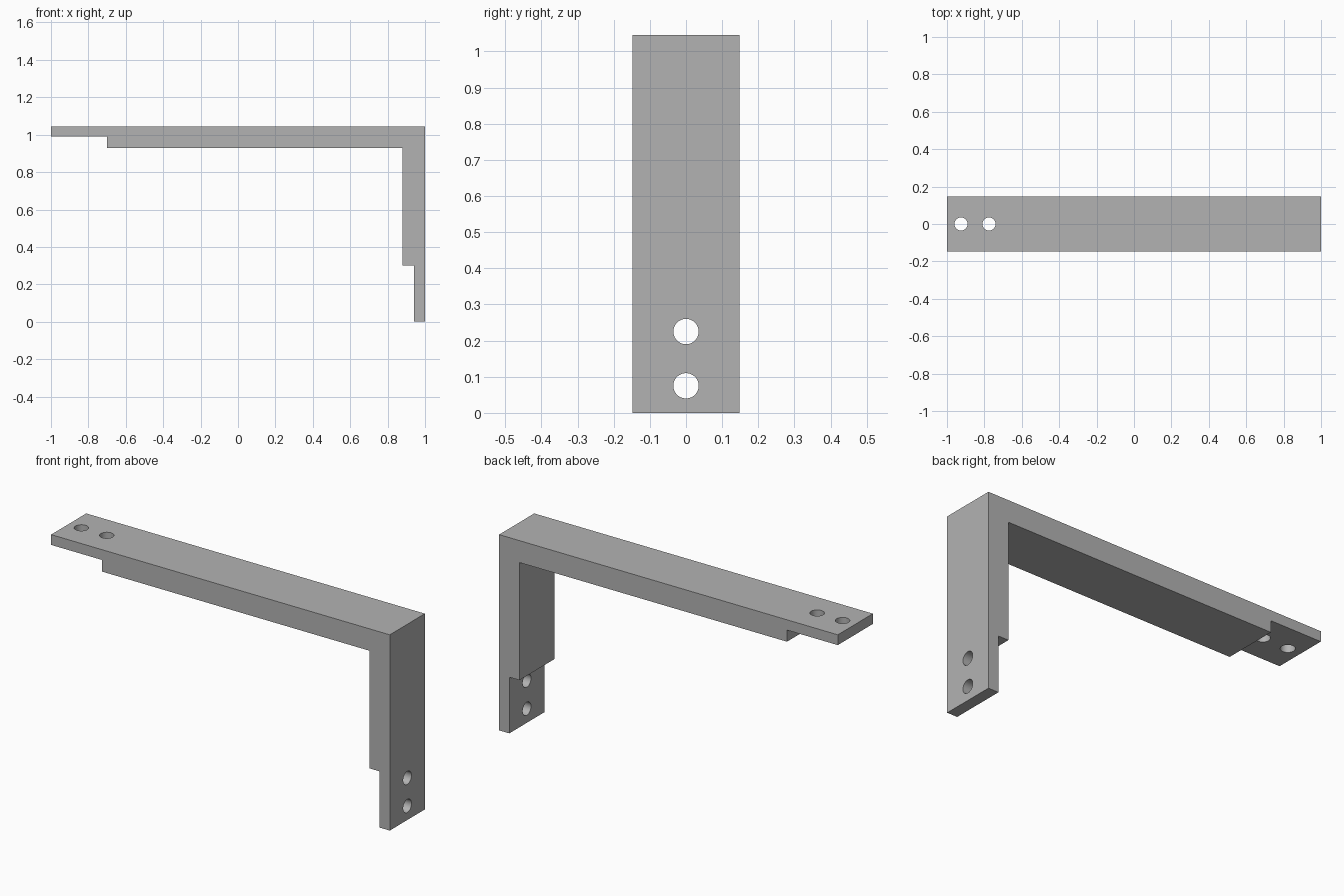
import bpy, bmesh, math
from mathutils import Matrix, Vector

cube = bpy.data.objects.get("Cube")
if cube:
    bpy.data.objects.remove(cube, do_unlink=True)

HALF_WIDTH = 0.148
HEIGHT = 1.045
HOLE_RADIUS = 0.035

# Single grey metal
metal = bpy.data.materials.new("grey_metal")
metal.use_nodes = True
grey = (0.45, 0.45, 0.45, 1)
metal.diffuse_color = grey
metal.node_tree.nodes["Principled BSDF"].inputs["Base Color"].default_value = grey


def add_object(name, bm):
    bmesh.ops.recalc_face_normals(bm, faces=bm.faces)
    mesh = bpy.data.meshes.new(name)
    bm.to_mesh(mesh)
    bm.free()
    mesh.materials.append(metal)
    obj = bpy.data.objects.new(name, mesh)
    bpy.context.collection.objects.link(obj)
    return obj


# L-shaped bracket with a thin mounting tab at each end
profile = [(-1, HEIGHT), (-1, 0.99), (-0.7, 0.99), (-0.7, 0.928), (0.88, 0.928),
           (0.88, 0.3), (0.94, 0.3), (0.94, 0), (1, 0), (1, HEIGHT)]
bm = bmesh.new()
side = bm.faces.new([bm.verts.new((x, -HALF_WIDTH, z)) for x, z in profile])
extruded = bmesh.ops.extrude_face_region(bm, geom=[side], use_keep_orig=True)
new_verts = [v for v in extruded["geom"] if isinstance(v, bmesh.types.BMVert)]
bmesh.ops.translate(bm, verts=new_verts, vec=Vector((0, 2 * HALF_WIDTH, 0)))
bracket = add_object("bracket", bm)

# Two screw holes through each tab
bm = bmesh.new()
for offset in (0.075, 0.225):
    through_arm = Matrix.Translation((offset - 1, 0, 1.02))
    through_leg = Matrix.Translation((0.97, 0, offset)) @ Matrix.Rotation(math.pi / 2, 4, 'Y')
    for placement in (through_arm, through_leg):
        bmesh.ops.create_cone(bm, cap_ends=True, segments=48, radius1=HOLE_RADIUS,
                              radius2=HOLE_RADIUS, depth=0.14, matrix=placement)
cutter = add_object("screw_hole_cutter", bm)
cutter.hide_render = True

drill = bracket.modifiers.new("screw_holes", 'BOOLEAN')
drill.operation = 'DIFFERENCE'
drill.solver = 'EXACT'
drill.object = cutter

# Apply the holes, then smooth only their round walls
bpy.ops.object.select_all(action='DESELECT')
bracket.select_set(True)
bpy.context.view_layer.objects.active = bracket
bpy.ops.object.modifier_apply(modifier=drill.name)
bpy.data.objects.remove(cutter, do_unlink=True)
bpy.ops.object.shade_smooth_by_angle(angle=math.radians(30))
